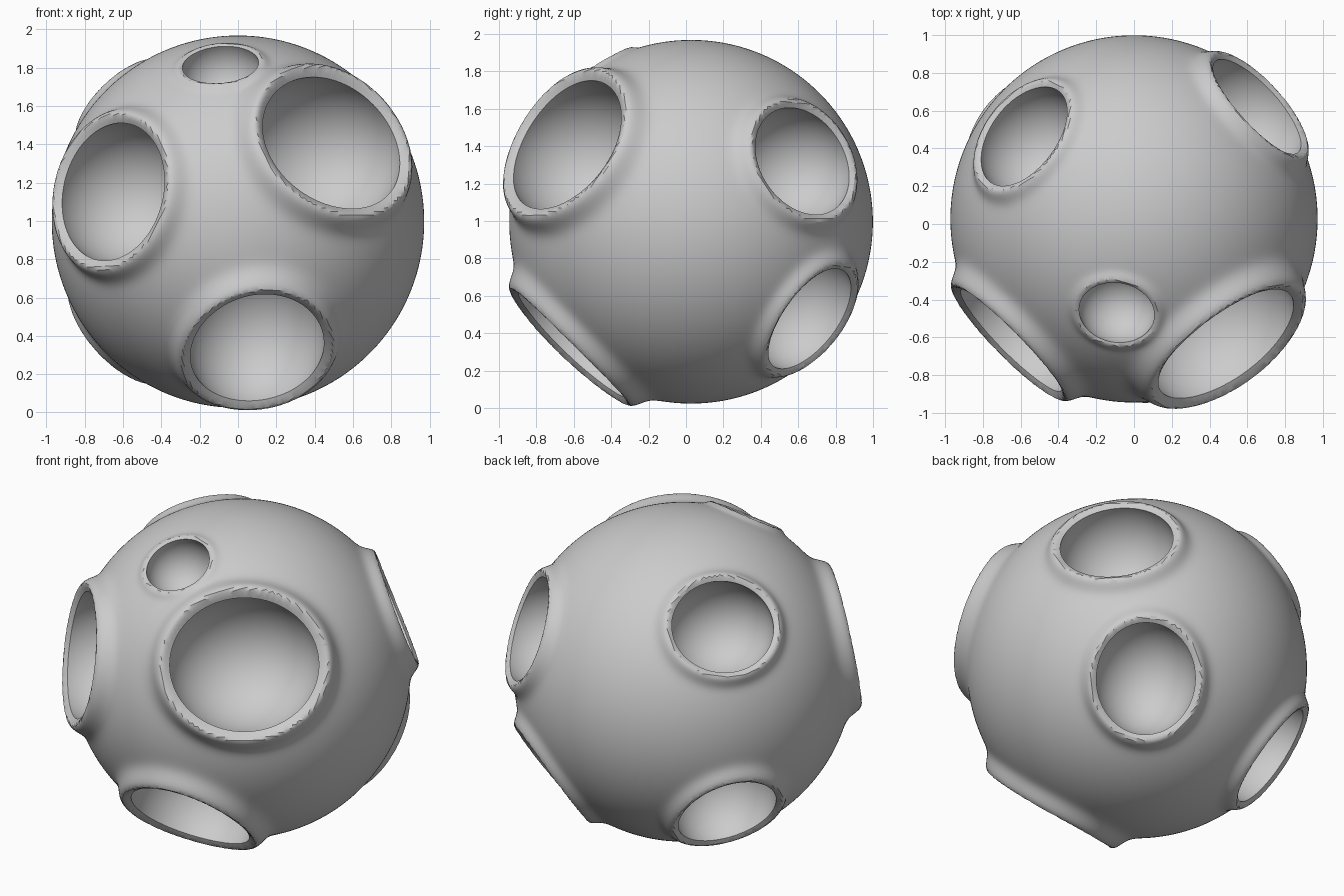
import bpy, bmesh, math
from mathutils import Vector, Matrix

if "Cube" in bpy.data.objects:
    bpy.data.objects.remove(bpy.data.objects["Cube"])

CENTRE = Vector((0.0, 0.027, 0.996))
R = 0.972
WALL = math.radians(105)         # steepness of the bowl wall at its lip
CREST, INNER, OUTER = 1.09, 0.07, 0.12   # rim profile, in opening radii

# Each crater: centre of its opening, then half width and half height of the opening
CRATERS = [
    ((0.485, -0.63, 1.40), 0.425, 0.385),
    ((-0.645, -0.61, 1.15), 0.375, 0.365),
    ((0.10, -0.62, 0.33), 0.352, 0.395),
    ((-0.09, -0.46, 1.80), 0.20, 0.185),
    ((0.655, 0.625, 1.32), 0.325, 0.305),
    ((0.46, 0.652, 0.482), 0.285, 0.32),
    ((-0.572, 0.457, 1.59), 0.30, 0.272),
    ((-0.61, 0.47, 0.46), 0.29, 0.32),
]


def crater_frame(point):
    """Sideways, upward and outward axes of a crater."""
    n = (Vector(point) - CENTRE).normalized()
    h = Vector((0, 0, 1)).cross(n).normalized()
    return h, n.cross(h), n


def rim_height(rh, rv):
    return 0.48 * rh * rv


def rim_shape(t):
    return math.exp(-((t - CREST) / (INNER if t < CREST else OUTER)) ** 2 / 2)


# Ball with a soft raised rim around every crater
frames = [(*crater_frame(p), rh, rv, R + rim_height(rh, rv) * rim_shape(1.0))
          for p, rh, rv in CRATERS]
bm = bmesh.new()
bmesh.ops.create_icosphere(bm, subdivisions=7, radius=1.0)
for vert in bm.verts:
    d = vert.co.normalized()
    height = 0.0
    for h, v, n, rh, rv, lip in frames:
        if d.dot(n) > 0:
            t = math.hypot(d.dot(h) * lip / rh, d.dot(v) * lip / rv)
            height += rim_height(rh, rv) * rim_shape(t)
    vert.co = CENTRE + d * (R + height)
mesh = bpy.data.meshes.new("cratered_ball")
bm.to_mesh(mesh)
bm.free()
ball = bpy.data.objects.new("cratered_ball", mesh)
bpy.context.collection.objects.link(ball)

# Ellipsoids that hollow out the bowls
bm = bmesh.new()
for h, v, n, rh, rv, lip in frames:
    r = (rh + rv) / 2
    s = 1 / math.sin(WALL)
    plane = math.sqrt(lip * lip - r * r)
    pos = CENTRE + n * (plane + r * s * math.cos(WALL))
    rot = Matrix((h, v, n)).transposed().to_4x4()
    scale = Matrix.Diagonal((rh * s, rv * s, r * s, 1))
    bmesh.ops.create_uvsphere(bm, u_segments=80, v_segments=40, radius=1.0,
                              matrix=Matrix.Translation(pos) @ rot @ scale)
mesh = bpy.data.meshes.new("crater_cutter")
bm.to_mesh(mesh)
bm.free()
cutter = bpy.data.objects.new("crater_cutter", mesh)
bpy.context.collection.objects.link(cutter)
cutter.hide_render = True

mod = ball.modifiers.new("craters", "BOOLEAN")
mod.operation = "DIFFERENCE"
mod.solver = "EXACT"
mod.object = cutter
bpy.context.view_layer.objects.active = ball
ball.select_set(True)
bpy.ops.object.modifier_apply(modifier=mod.name)
bpy.data.objects.remove(cutter, do_unlink=True)

# Smooth surface with a crisp crease at each bowl lip
bpy.ops.object.shade_smooth_by_angle(angle=math.radians(30))
